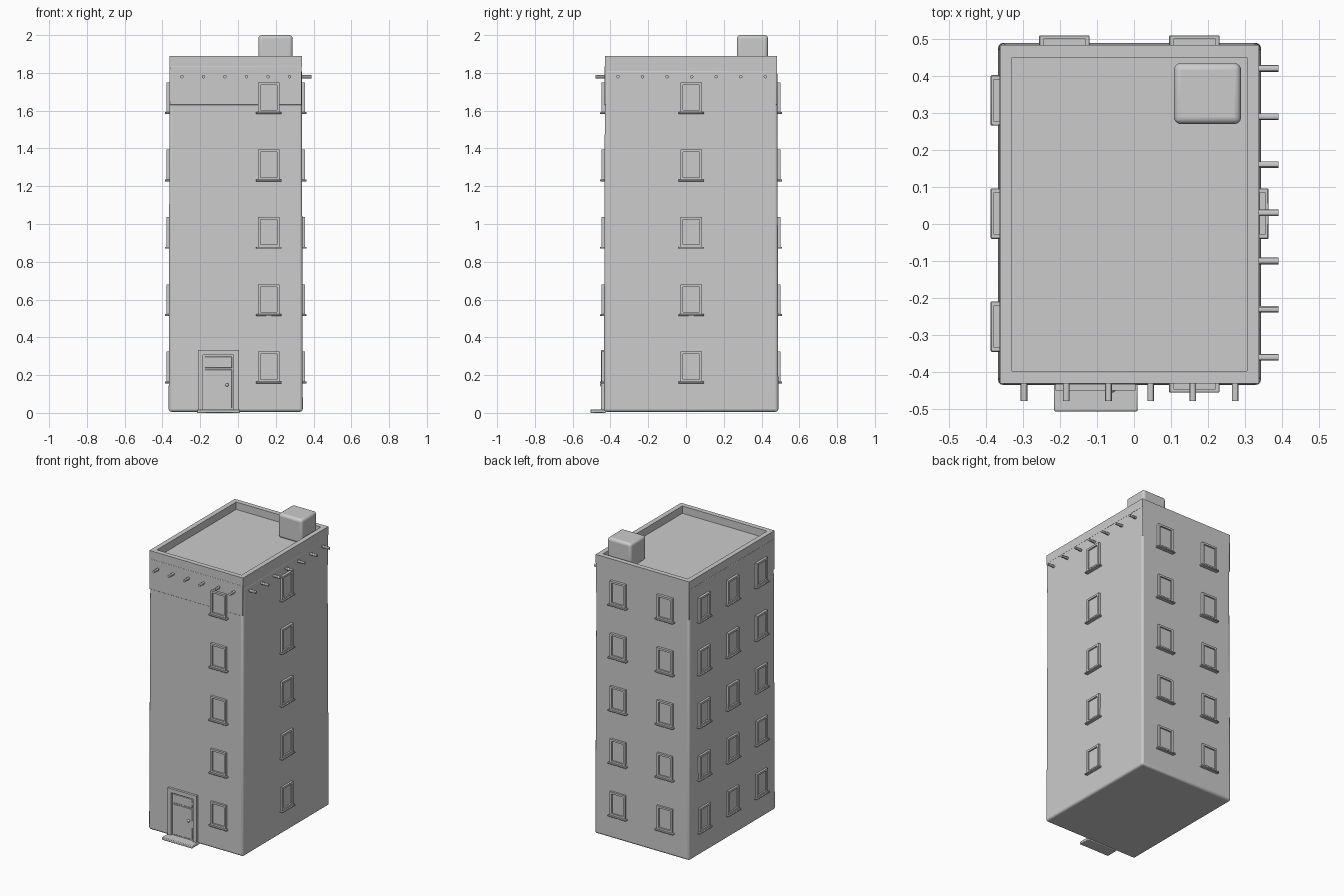
import bpy, bmesh
from mathutils import Matrix, Vector
from math import pi

if "Cube" in bpy.data.objects:
    bpy.data.objects.remove(bpy.data.objects["Cube"])

# Wall planes of the tower
X0, X1, Y0, Y1 = -0.364, 0.340, -0.432, 0.486


def add_box(bm, a, b):
    """Axis-aligned box between corners a and b."""
    a, b = Vector(a), Vector(b)
    m = Matrix.Translation((a + b) / 2) @ Matrix.Diagonal((*(b - a), 1))
    return bmesh.ops.create_cube(bm, size=1, matrix=m)['verts']


def finish(name, bm, matrix=None, bevel=0, segments=2):
    me = bpy.data.meshes.new(name)
    bm.to_mesh(me)
    bm.free()
    ob = bpy.data.objects.new(name, me)
    bpy.context.collection.objects.link(ob)
    if matrix:
        ob.matrix_world = matrix
    if bevel:
        mod = ob.modifiers.new("bevel", 'BEVEL')
        mod.width, mod.segments = bevel, segments
    bpy.ops.object.select_all(action='DESELECT')
    ob.select_set(True)
    bpy.context.view_layer.objects.active = ob
    bpy.ops.object.shade_smooth_by_angle()
    return ob


def boxes(name, *pairs, **kw):
    bm = bmesh.new()
    for a, b in pairs:
        add_box(bm, a, b)
    return finish(name, bm, **kw)


def frame_loop(name, w, d, z0, z1, t, open_bottom=False, **kw):
    """Upright frame centred on local x, facing local -y, with mitred corners."""
    bm = bmesh.new()
    zi = z0 if open_bottom else z0 + t
    outer = [(-w, z0), (-w, z1), (w, z1), (w, z0)]
    inner = [(-w + t, zi), (-w + t, z1 - t), (w - t, z1 - t), (w - t, zi)]
    o = [bm.verts.new((x, 0.006, z)) for x, z in outer]
    i = [bm.verts.new((x, 0.006, z)) for x, z in inner]
    for k in range(3 if open_bottom else 4):
        n = (k + 1) % 4
        bm.faces.new((o[k], o[n], i[n], i[k]))
    ext = bmesh.ops.extrude_face_region(bm, geom=bm.faces[:])
    verts = [g for g in ext['geom'] if isinstance(g, bmesh.types.BMVert)]
    bmesh.ops.translate(bm, verts=verts, vec=(0, -d - 0.006, 0))
    bmesh.ops.recalc_face_normals(bm, faces=bm.faces[:])
    return finish(name, bm, **kw)


# Tower body, tapering very slightly upwards
bm = bmesh.new()
for v in add_box(bm, (X0 - 0.003, Y0 - 0.003, 0.006), (X1 + 0.003, Y1 + 0.003, 1.82)):
    if v.co.z > 1:
        v.co.x -= 0.005 if v.co.x > 0 else -0.005
        v.co.y -= 0.006 if v.co.y > 0 else -0.006
finish("tower_body", bm, bevel=0.014, segments=3)

# Upper storey band
boxes("upper_band", ((X0 + 0.001, Y0 + 0.001, 1.63), (X1 - 0.003, Y1 - 0.003, 1.835)),
      bevel=0.003)

# Parapet ring and roof deck
PX0, PX1, PY0, PY1, IT, PT = X0 + 0.002, X1 - 0.002, Y0 + 0.002, Y1 - 0.003, 0.033, 1.89
bm = bmesh.new()
rings = []
for inset, z in ((0, 1.832), (0, PT), (IT, PT), (IT, 1.84)):
    rings.append([bm.verts.new(p) for p in (
        (PX0 + inset, PY0 + inset, z), (PX1 - inset, PY0 + inset, z),
        (PX1 - inset, PY1 - inset, z), (PX0 + inset, PY1 - inset, z))])
for r, s in zip(rings, rings[1:]):
    for k in range(4):
        n = (k + 1) % 4
        bm.faces.new((r[k], r[n], s[n], s[k]))
bm.faces.new(rings[-1])
bm.faces.new(rings[0][::-1])
finish("parapet_and_roof", bm)

# Rooftop hut
boxes("roof_hut", ((0.108, 0.27, 1.835), (0.289, 0.434, 2.0)), bevel=0.018, segments=4)


# Windows: frame, glass and sill, five storeys on every wall
def window(side, pos, matrix, storey):
    tag = f"{side}_{pos}_{storey}"
    frame_loop("window_frame_" + tag, 0.057, 0.015, 0.165, 0.324, 0.013, matrix=matrix)
    boxes("window_glass_" + tag, ((-0.046, -0.005, 0.172), (0.046, 0.006, 0.314)), matrix=matrix)
    boxes("window_sill_" + tag, ((-0.068, -0.023, 0.156), (0.068, 0.006, 0.166)),
          matrix=matrix, bevel=0.002, segments=1)


walls = {"front": (0, [(0.163, Y0)]),
         "right": (pi / 2, [(X1, 0.028)]),
         "back": (pi, [(-0.188, Y1), (0.163, Y1)]),
         "left": (-pi / 2, [(X0, 0.334), (X0, 0.028), (X0, -0.277)])}
for side, (angle, spots) in walls.items():
    for p, (x, y) in enumerate(spots):
        for storey in range(5):
            m = Matrix.Translation((x, y, storey * 0.3565)) @ Matrix.Rotation(angle, 4, 'Z')
            window(side, p, m, storey)


# Projecting beam ends below the parapet
def beam_end(name, start, angle):
    bm = bmesh.new()
    m = (Matrix.Translation(start) @ Matrix.Rotation(angle, 4, 'Z')
         @ Matrix.Rotation(pi / 2, 4, 'X'))
    bmesh.ops.create_cone(bm, cap_ends=True, segments=12, radius1=0.009,
                          radius2=0.009, depth=0.07, matrix=m)
    finish(name, bm)


for k in range(6):
    beam_end(f"front_beam_{k}", (-0.297 + k * 0.114, -0.443, 1.78), 0)
for k in range(7):
    beam_end(f"right_beam_{k}", (0.355, -0.36 + k * 0.13, 1.78), pi / 2)

# Door with surround, panels, knob and step
door = Matrix.Translation((-0.104, Y0, 0))
frame_loop("door_surround", 0.108, 0.018, 0.008, 0.333, 0.027, open_bottom=True, matrix=door)
boxes("door_leaf", ((-0.082, -0.006, 0.008), (0.082, 0.006, 0.308)), matrix=door)
boxes("door_panels", ((-0.072, -0.009, 0.025), (0.072, 0, 0.23)),
      ((-0.072, -0.009, 0.238), (0.072, 0, 0.298)), matrix=door, bevel=0.002, segments=1)
bm = bmesh.new()
bmesh.ops.create_uvsphere(bm, u_segments=12, v_segments=8, radius=0.009,
                          matrix=Matrix.Translation((-0.058, Y0 - 0.014, 0.148)))
finish("door_knob", bm)
boxes("door_step", ((-0.216, -0.506, 0), (0.01, -0.425, 0.018)), bevel=0.004)
